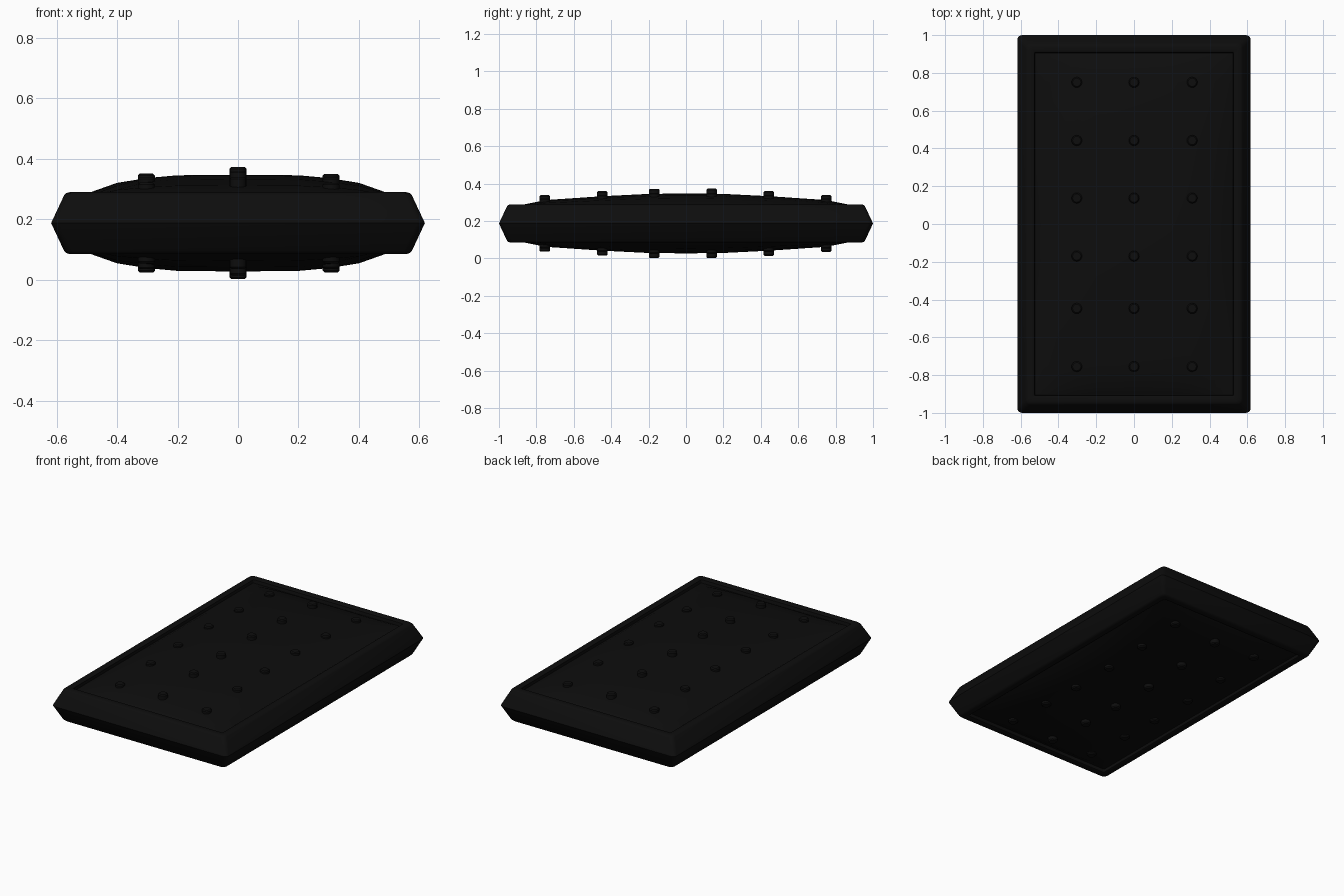
import bpy, bmesh, math

if "Cube" in bpy.data.objects:
    bpy.data.objects.remove(bpy.data.objects["Cube"])

ZC = 0.187            # mid-height of the cushion
HX, HY = 0.618, 1.0   # half width, half length

mat = bpy.data.materials.new("black_fabric")
mat.diffuse_color = (0.004, 0.004, 0.004, 1)
mat.use_nodes = True
mat.node_tree.nodes["Principled BSDF"].inputs["Base Color"].default_value = mat.diffuse_color


def finish(name, bm, angle):
    bmesh.ops.recalc_face_normals(bm, faces=bm.faces)
    me = bpy.data.meshes.new(name)
    bm.to_mesh(me)
    bm.free()
    ob = bpy.data.objects.new(name, me)
    bpy.context.collection.objects.link(ob)
    me.materials.append(mat)
    bpy.ops.object.select_all(action='DESELECT')
    ob.select_set(True)
    bpy.context.view_layer.objects.active = ob
    bpy.ops.object.shade_smooth_by_angle(angle=math.radians(angle))
    return ob


def lerp(table, t):
    t = abs(t)
    for (a, u), (b, v) in zip(table, table[1:]):
        if t <= b:
            return u + (v - u) * (t - a) / (b - a)
    return table[-1][1]


# padded panel height above mid-plane, along each axis
PX = [(0, .160), (.2, .158), (.3, .149), (.4, .133), (.485, .103), (.525, .08)]
PY = [(0, .160), (.2, .158), (.44, .146), (.75, .125), (.86, .103), (.9, .08)]


def pad(x, y):
    # the edge stays level all round, the interior swells
    return .08 + (lerp(PX, x) - .08) * (lerp(PY, y) - .08) / .08


# outer border: rounded rectangle rings lofted over the edge profile
def ring(bm, inset, z):
    hx, hy, r = HX - inset, HY - inset, 0.026
    if inset > .07:
        r = .006
    pts = []
    for k, (sx, sy) in enumerate([(1, 1), (-1, 1), (-1, -1), (1, -1)]):
        for j in range(4):
            a = math.pi / 2 * (k + j / 3)
            pts.append(bm.verts.new((sx * (hx - r) + r * math.cos(a),
                                     sy * (hy - r) + r * math.sin(a), ZC + z)))
    return pts


edge = [(0, 0), (.043, .092), (.050, .099), (.060, .102), (.085, .102),
        (.091, .098), (.094, .078), (.115, .078)]
profile = [(i, -z) for i, z in reversed(edge[1:])] + edge
bm = bmesh.new()
rings = [ring(bm, i, z) for i, z in profile]
for a, b in zip(rings, rings[1:]):
    for i in range(len(a)):
        j = (i + 1) % len(a)
        bm.faces.new((a[i], a[j], b[j], b[i]))
finish("border", bm, 35)


# padded panels, top and bottom
def panel(name, s):
    xs = [-t for t, _ in reversed(PX[1:])] + [t for t, _ in PX]
    ys = [-t for t, _ in reversed(PY[1:])] + [t for t, _ in PY]
    bm = bmesh.new()
    g = [[bm.verts.new((x, y, ZC + s * pad(x, y))) for y in ys] for x in xs]
    for i in range(len(xs) - 1):
        for j in range(len(ys) - 1):
            f = [g[i][j], g[i + 1][j], g[i + 1][j + 1], g[i][j + 1]]
            bm.faces.new(f if s > 0 else f[::-1])
    ob = finish(name, bm, 40)
    # an open sheet needs its outward side fixed explicitly
    if ob.data.polygons[len(ob.data.polygons) // 2].normal.z * s < 0:
        ob.data.flip_normals()


panel("top_panel", 1)
panel("bottom_panel", -1)


# tufting buttons
def button(bm, x, y, s):
    top = pad(x, y) + (.027 if x == 0 else .016)
    prev = None
    for r, h in [(.028, top - .045), (.028, top - .006), (.022, top)]:
        cur = [bm.verts.new((x + r * math.cos(k * math.tau / 16),
                             y + r * math.sin(k * math.tau / 16), ZC + s * h))
               for k in range(16)]
        if prev:
            for k in range(16):
                m = (k + 1) % 16
                bm.faces.new((prev[k], prev[m], cur[m], cur[k]))
        else:
            bm.faces.new(cur)
        prev = cur
    bm.faces.new(prev)


for name, s in (("top_buttons", 1), ("bottom_buttons", -1)):
    bm = bmesh.new()
    for x in (-.303, 0, .308):
        for y in (-.755, -.447, -.17, .137, .442, .75):
            button(bm, x, y, s)
    finish(name, bm, 40)
